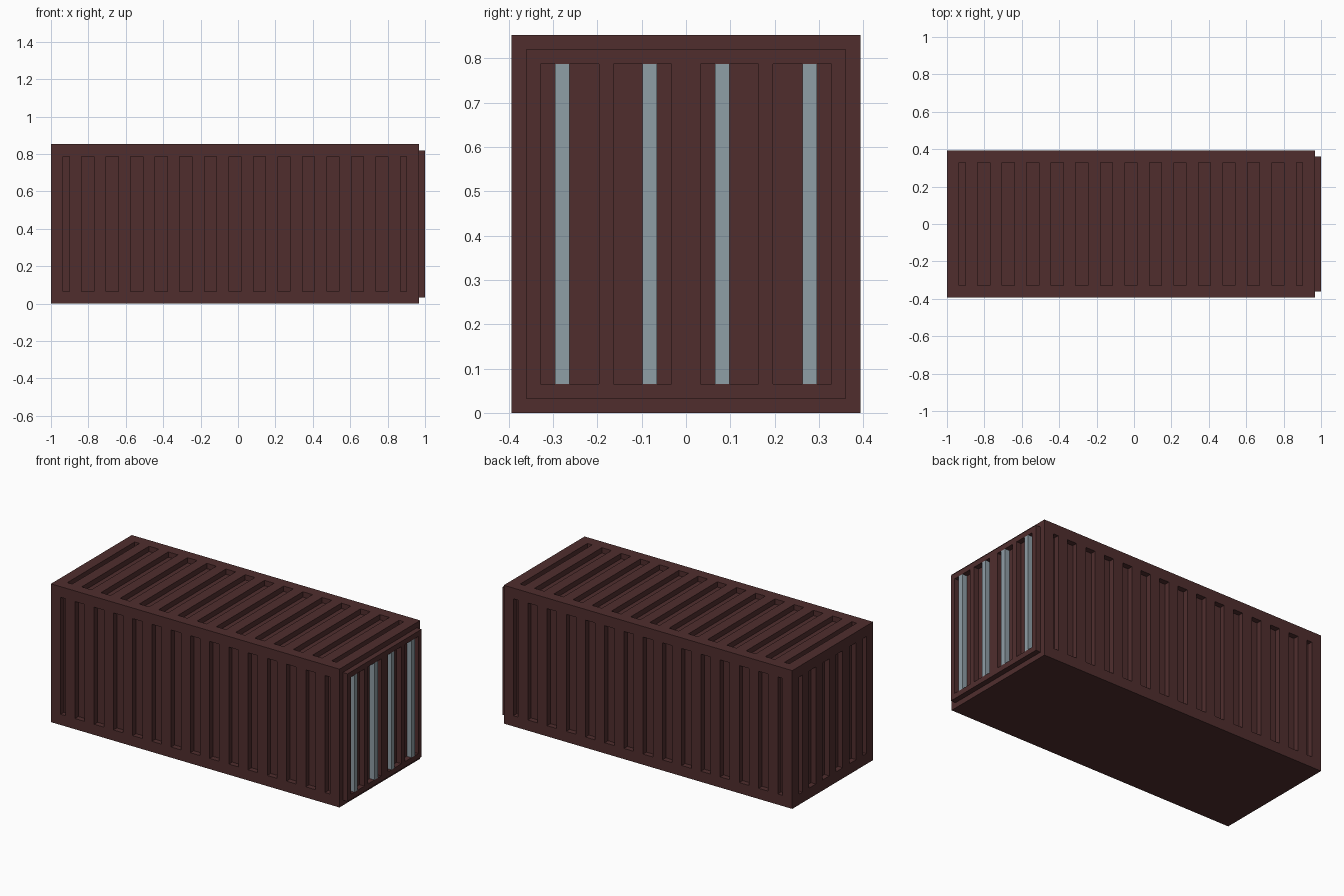
import bpy, bmesh

if "Cube" in bpy.data.objects:
    bpy.data.objects.remove(bpy.data.objects["Cube"])

U = 2 / 61                 # one block of the design grid
LEN, WID, HGT = 60, 24, 26  # body size in blocks


def material(name, rgb):
    m = bpy.data.materials.new(name)
    m.diffuse_color = (*rgb, 1)
    m.use_nodes = True
    m.node_tree.nodes["Principled BSDF"].inputs["Base Color"].default_value = m.diffuse_color
    return m


rust = material("dark rust red", (0.080, 0.027, 0.027))
steel = material("steel grey", (0.275, 0.342, 0.381))


def boxes(name, ranges, mat):
    """One object from boxes given as (x0, x1, y0, y1, z0, z1) in blocks."""
    bm = bmesh.new()
    for x0, x1, y0, y1, z0, z1 in ranges:
        verts = bmesh.ops.create_cube(bm, size=1)["verts"]
        for v in verts:
            v.co.x = (x1 if v.co.x > 0 else x0) * U - 1
            v.co.y = (y1 if v.co.y > 0 else y0) * U - WID * U / 2
            v.co.z = (z1 if v.co.z > 0 else z0) * U
    me = bpy.data.meshes.new(name)
    bm.to_mesh(me)
    bm.free()
    me.materials.append(mat)
    ob = bpy.data.objects.new(name, me)
    bpy.context.collection.objects.link(ob)
    return ob


def cut(ob, ranges):
    """Carve the given boxes out of an object."""
    cutter = boxes(ob.name + "_cutter", ranges, rust)
    cutter.hide_render = True
    mod = ob.modifiers.new("slots", "BOOLEAN")
    mod.operation = "DIFFERENCE"
    mod.solver = "EXACT"
    mod.object = cutter
    bpy.context.view_layer.objects.active = ob
    bpy.ops.object.modifier_apply(modifier=mod.name)
    bpy.data.objects.remove(cutter, do_unlink=True)


def slots(length):
    """Wide grooves every four blocks, with a narrow one at each end."""
    wide = [(a, a + 2) for a in range(5, length - 5, 4)]
    return [(2, 3)] + wide + [(length - 3, length - 2)]


# Container body with grooved sides, roof and rear end
body = boxes("container_body", [(0, LEN, 0, WID, 0, HGT)], rust)
grooves = []
for a, b in slots(LEN):
    grooves += [(a, b, -1, 1, 2, HGT - 2),
                (a, b, WID - 1, WID + 1, 2, HGT - 2),
                (a, b, 2, WID - 2, HGT - 1, HGT + 1)]
grooves += [(-1, 1, a, b, 2, HGT - 2) for a, b in slots(WID)]
cut(body, grooves)

# Door plate with four tall openings
door = boxes("door_panel", [(LEN, LEN + 1, 1, WID - 1, 1, HGT - 1)], rust)
cut(door, [(LEN - 1, LEN + 2, a, a + 4, 2, HGT - 2) for a in (2, 7, 13, 18)])

# Upright locking bars inside the openings
boxes("locking_bars",
      [(LEN, LEN + 1, a, a + 1, 2, HGT - 2) for a in (3, 9, 14, 20)], steel)
